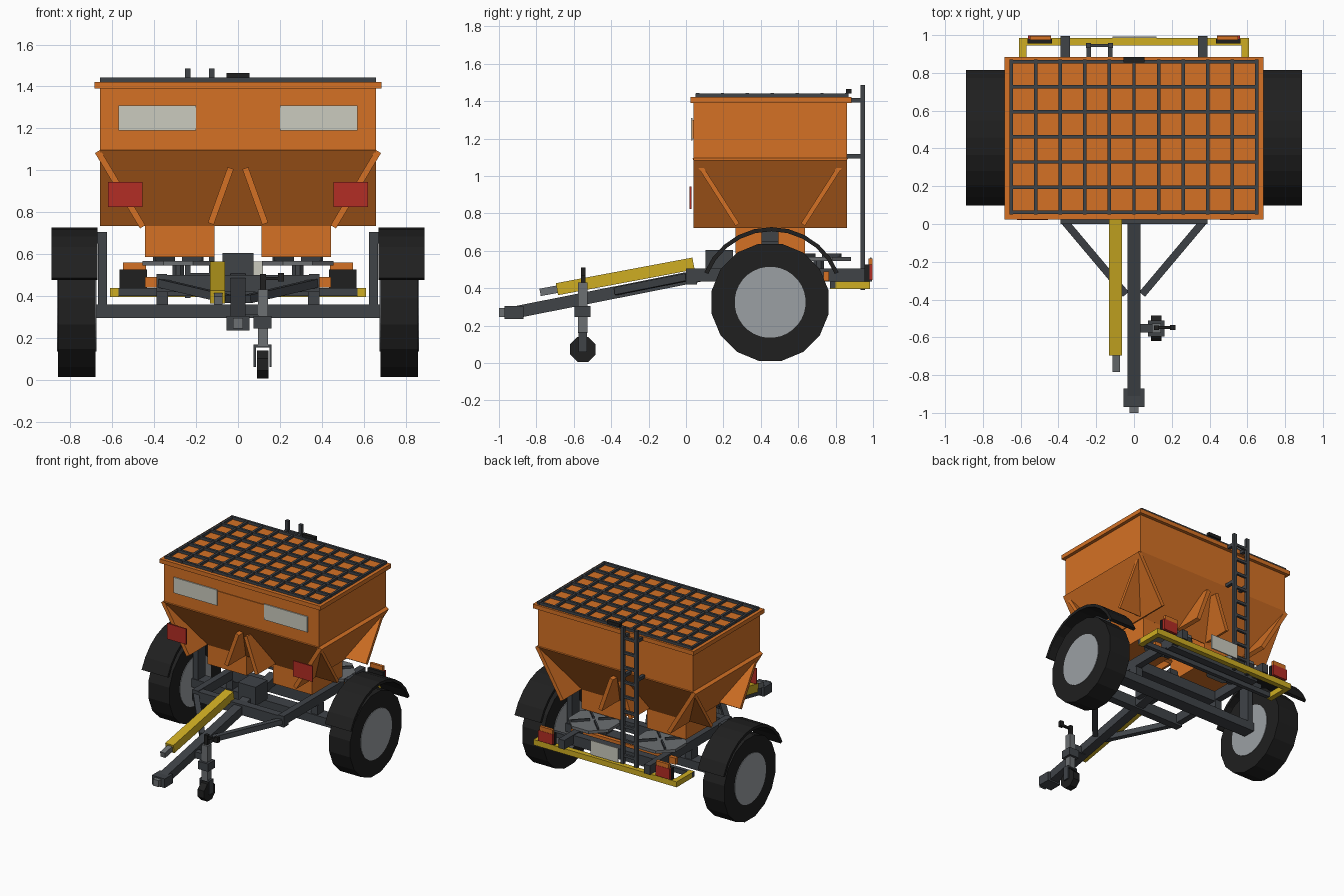
import bpy, bmesh, math
from mathutils import Vector, Matrix

if "Cube" in bpy.data.objects:
    bpy.data.objects.remove(bpy.data.objects["Cube"], do_unlink=True)


def material(name, r, g, b):
    m = bpy.data.materials.new(name)
    m.use_nodes = True
    m.diffuse_color = (r, g, b, 1)
    m.node_tree.nodes["Principled BSDF"].inputs["Base Color"].default_value = (r, g, b, 1)
    return m


ORANGE = material("orange paint", .66, .165, .018)
FRAME = material("dark grey steel", .05, .056, .064)
BLACK = material("black rubber", .014, .014, .014)
YELLOW = material("yellow paint", .62, .42, .016)
RED = material("red reflector", .45, .026, .018)
PALE = material("pale panel", .6, .6, .52)
RIM = material("light grey rim", .33, .35, .37)
STEEL = material("mid grey steel", .15, .16, .17)


def finish(name, bm, mat):
    bmesh.ops.recalc_face_normals(bm, faces=bm.faces)
    me = bpy.data.meshes.new(name)
    bm.to_mesh(me)
    bm.free()
    me.materials.append(mat)
    ob = bpy.data.objects.new(name, me)
    bpy.context.collection.objects.link(ob)
    return ob


def add_box(bm, x0, x1, y0, y1, z0, z1):
    m = Matrix.Translation(((x0 + x1) / 2, (y0 + y1) / 2, (z0 + z1) / 2))
    m = m @ Matrix.Diagonal((x1 - x0, y1 - y0, z1 - z0, 1))
    bmesh.ops.create_cube(bm, size=1, matrix=m)


def box(name, x0, x1, y0, y1, z0, z1, mat):
    bm = bmesh.new()
    add_box(bm, x0, x1, y0, y1, z0, z1)
    return finish(name, bm, mat)


def pair(name, x0, x1, y0, y1, z0, z1, mat):
    box("left_" + name, x0, x1, y0, y1, z0, z1, mat)
    box("right_" + name, -x1, -x0, y0, y1, z0, z1, mat)


def bar(name, a, b, w, h, mat):
    """Box from a to b, w wide horizontally and h thick."""
    a, b = Vector(a), Vector(b)
    d = (b - a).normalized()
    side = d.cross(Vector((0, 0, 1))).normalized()
    rot = Matrix((side, d, side.cross(d))).transposed().to_4x4()
    bm = bmesh.new()
    bmesh.ops.create_cube(bm, size=1, matrix=Matrix.Translation((a + b) / 2) @ rot
                          @ Matrix.Diagonal((w, (b - a).length, h, 1)))
    return finish(name, bm, mat)


def disc(name, center, r, depth, sides, axis, mat):
    bm = bmesh.new()
    rot = Matrix.Rotation(math.pi / 2, 4, "Y") if axis == "X" else Matrix()
    bmesh.ops.create_cone(bm, cap_ends=True, segments=sides, radius1=r, radius2=r, depth=depth,
                          matrix=Matrix.Translation(center) @ rot
                          @ Matrix.Rotation(math.pi / sides, 4, "Z"))
    return finish(name, bm, mat)


# Hopper: upper bin, rim, crossing sloped plates and two outlets
box("hopper_bin", -.66, .66, .04, .86, 1.09, 1.4, ORANGE)
box("hopper_rim", -.685, .685, .025, .885, 1.39, 1.422, ORANGE)
bar("hopper_front_slope", (0, .045, 1.1), (0, .275, .74), 1.32, .025, ORANGE)
bar("hopper_back_slope", (0, .855, 1.1), (0, .625, .74), 1.32, .025, ORANGE)
for s, side in ((1, "left"), (-1, "right")):
    bar(side + "_hopper_slope", (s * .67, .45, 1.09), (s * .455, .45, .73), .82, .03, ORANGE)
    bar(side + "_inner_slope", (s * .035, .45, 1.01), (s * .13, .45, .745), .82, .03, ORANGE)
pair("outlet", .112, .445, .265, .635, .585, .78, ORANGE)

# Mesh grate on top
bm = bmesh.new()
for i in range(11):
    x = -.65 + .13 * i
    add_box(bm, x - .009, x + .009, .05, .87, 1.42, 1.44)
for j in range(7):
    y = .062 + .133 * j
    add_box(bm, -.66, .66, y - .009, y + .009, 1.422, 1.443)
finish("top_grate", bm, FRAME)
box("grate_handle", -.055, .055, .855, .885, 1.44, 1.465, BLACK)

# Front panels and reflectors
pair("front_panel", .2, .57, .028, .036, 1.19, 1.31, PALE)
box("panel_backing", -.57, .57, .035, .041, 1.2, 1.3, ORANGE)
pair("front_reflector", .455, .62, .02, .029, .825, .945, RED)

# Wheels with guards
for s, side in ((1, "left"), (-1, "right")):
    disc(side + "_tyre", (s * .77, .45, .325), .319, .18, 16, "X", BLACK)
    disc(side + "_rim", (s * .77, .45, .325), .19, .188, 32, "X", RIM)
    bm = bmesh.new()
    steps, prev = 10, None
    for k in range(steps + 1):
        a = math.radians(22 + 136 * k / steps)
        ring = [bm.verts.new((s * x, .457 + r * math.cos(a), .34 + r * math.sin(a)))
                for x, r in ((.67, .365), (.89, .365), (.89, .387), (.67, .387))]
        if prev:
            for q in range(4):
                bm.faces.new((prev[q], prev[q - 1], ring[q - 1], ring[q]))
        if k in (0, steps):
            bm.faces.new(ring)
        prev = ring
    finish(side + "_mudguard", bm, BLACK)
pair("mudguard_post", .625, .668, .405, .495, .33, .705, FRAME)
pair("mudguard_arm", .64, .75, .405, .495, .65, .705, FRAME)

# Chassis
box("axle", -.69, .69, .4, .5, .295, .36, FRAME)
pair("axle_post", .335, .39, .41, .49, .35, .43, FRAME)
pair("chassis_rail", .34, .39, 0, .995, .435, .505, FRAME)
for name, y in (("front", 0), ("middle", .42), ("rear", .82)):
    box(name + "_crossmember", -.39, .39, y, y + .06, .42, .5, FRAME)
bar("drawbar", (0, .44, .54), (0, -.93, .268), .07, .065, FRAME)
for s, side in ((1, "left"), (-1, "right")):
    bar(side + "_drawbar_brace", (s * .365, .01, .46), (s * .045, -.37, .385), .04, .04, FRAME)
box("coupling", -.055, .055, -.97, -.87, .235, .305, FRAME)
box("coupling_tip", -.025, .025, -1, -.96, .245, .295, STEEL)
box("gearbox", -.075, .075, .105, .25, .46, .605, FRAME)

# Drive shaft cover
bar("drive_shaft_cover", (-.098, .04, .532), (-.098, -.69, .395), .07, .065, YELLOW)
bar("drive_shaft", (-.095, -.66, .4), (-.095, -.78, .378), .04, .04, STEEL)

# Spreading discs
for s, side in ((1, "left"), (-1, "right")):
    disc(side + "_spreading_disc", (s * .285, .71, .557), .185, .022, 8, "Z", STEEL)
    disc(side + "_disc_shaft", (s * .285, .71, .5), .03, .1, 8, "Z", FRAME)
    for k in range(4):
        a = math.radians(45 + 90 * k)
        c = Vector((s * .285, .71, .575))
        e = Vector((math.cos(a), math.sin(a), 0))
        bar(f"{side}_disc_vane_{k + 1}", c + e * .03, c + e * .165, .012, .02, FRAME)
box("deflector_bar", -.445, .445, .735, .765, .44, .49, ORANGE)

# Jockey wheel
disc("jockey_tyre", (.118, -.552, .073), .073, .055, 8, "X", BLACK)
for x in (.08, .156):
    box("jockey_fork_plate", x - .005, x + .005, -.575, -.53, .06, .165, FRAME)
box("jockey_fork_top", .075, .161, -.575, -.53, .155, .167, FRAME)
box("jockey_column", .095, .143, -.577, -.527, .16, .43, STEEL)
box("jockey_collar", .075, .161, -.595, -.51, .245, .305, FRAME)
box("jockey_bracket", 0, .1, -.575, -.53, .31, .36, FRAME)
box("jockey_cap", .105, .133, -.562, -.537, .42, .505, BLACK)
box("jockey_crank", .11, .215, -.557, -.541, .475, .49, BLACK)
box("jockey_grip", .19, .22, -.562, -.536, .468, .51, BLACK)

# Rear bumper, lamps and plate
box("bumper", -.61, .61, .945, .985, .395, .437, YELLOW)
pair("bumper_arm", .57, .61, .77, .97, .395, .437, YELLOW)
box("bumper_mount", -.61, .61, .77, .8, .4, .437, FRAME)
pair("lamp_housing", .435, .565, .955, .98, .437, .527, BLACK)
pair("tail_lamp", .44, .56, .98, .998, .445, .527, RED)
pair("turn_lamp", .44, .55, .975, .996, .527, .56, ORANGE)
box("rear_plate", -.115, .12, .984, .992, .455, .565, PALE)

# Ladder
for x in (-.24, -.125):
    box("ladder_rail", x - .013, x + .013, .933, .957, .39, 1.487, FRAME)
    for z in (1.105, 1.405):
        box("ladder_standoff", x - .012, x + .012, .85, .94, z - .012, z + .012, FRAME)
for i in range(9):
    z = .5 + .113 * i
    box(f"ladder_rung_{i + 1}", -.24, -.125, .936, .954, z - .01, z + .01, FRAME)
